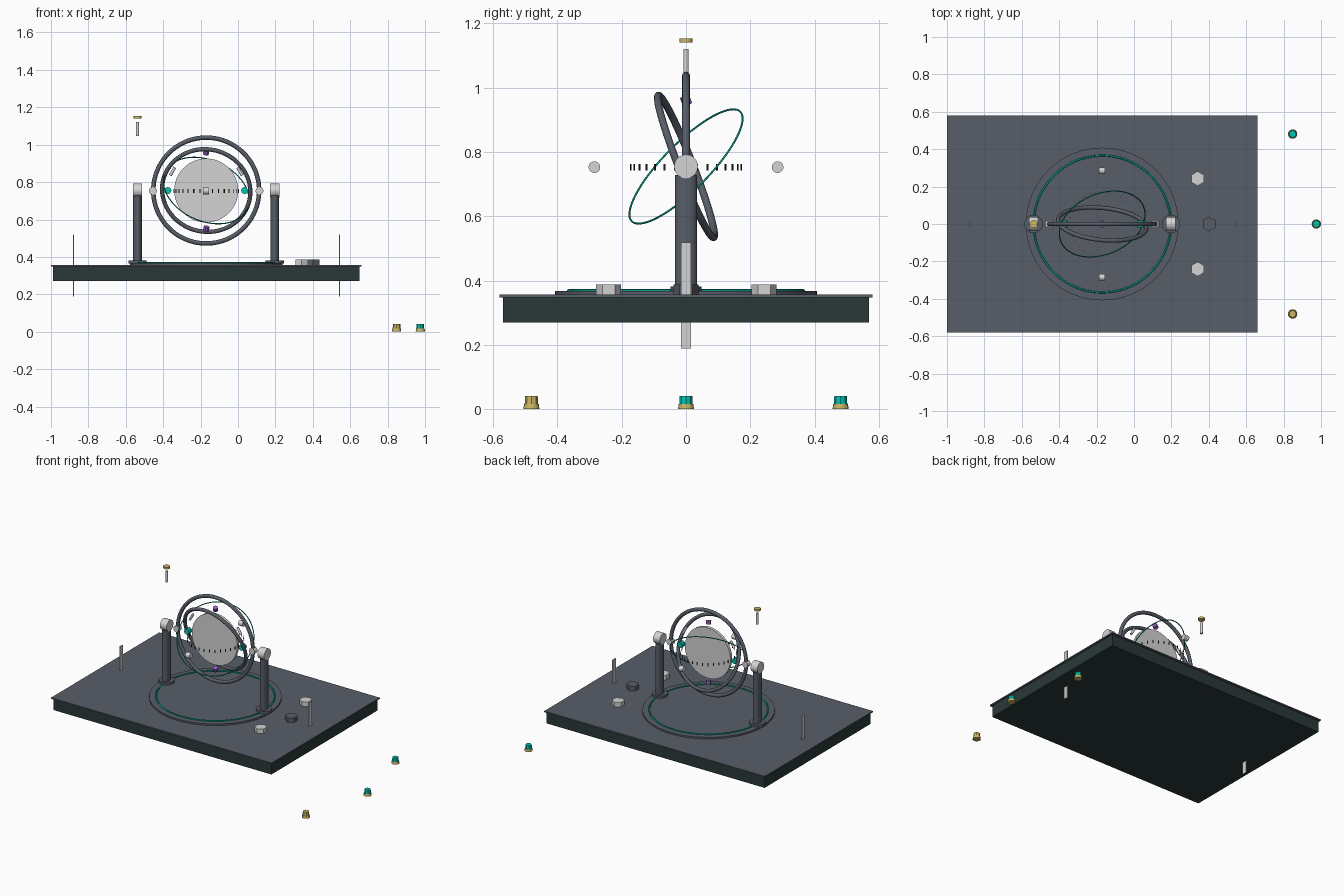
import bpy, math
from mathutils import Vector, Matrix

if "Cube" in bpy.data.objects:
    bpy.data.objects.remove(bpy.data.objects["Cube"])


def material(name, rgb):
    m = bpy.data.materials.new(name)
    lin = [(c / 255 / 12.92) if c < 11 else ((c / 255 + 0.055) / 1.055) ** 2.4 for c in rgb]
    m.diffuse_color = (*lin, 1)
    m.use_nodes = True
    m.node_tree.nodes["Principled BSDF"].inputs["Base Color"].default_value = m.diffuse_color
    return m


SLATE = material("slate grey", (88, 94, 104))
DARK = material("dark green grey", (42, 56, 56))
METAL = material("light metal", (212, 212, 212))
TEAL = material("teal", (0, 195, 178))
DEEP = material("deep teal", (0, 150, 134))
GOLD = material("gold", (204, 182, 98))
PURPLE = material("purple", (150, 95, 200))
BLACK = material("black", (28, 30, 34))

CX, CZ = -0.17, 0.755          # centre of the gimbal
CENTRE = Vector((CX, 0, CZ))


def finish(name, mat, smooth=True):
    ob = bpy.context.object
    ob.name = name
    ob.data.materials.append(mat)
    if smooth:
        bpy.ops.object.shade_smooth_by_angle(angle=math.radians(40))
    return ob


def box(name, mat, loc, size, rot=(0, 0, 0)):
    bpy.ops.mesh.primitive_cube_add(size=1, location=loc, rotation=rot)
    bpy.context.object.scale = size
    return finish(name, mat, False)


def cyl(name, mat, loc, r, h, axis=(0, 0, 1), n=32, top=None):
    rot = Vector(axis).to_track_quat('Z', 'Y').to_euler()
    bpy.ops.mesh.primitive_cone_add(vertices=n, radius1=r, radius2=r if top is None else top,
                                    depth=h, location=loc, rotation=rot)
    return finish(name, mat, n > 8)


def ring(name, mat, loc, major, minor, normal, n=80):
    rot = Vector(normal).to_track_quat('Z', 'Y').to_euler()
    bpy.ops.mesh.primitive_torus_add(major_radius=major, minor_radius=minor, major_segments=n,
                                     minor_segments=12, location=loc, rotation=rot)
    return finish(name, mat)


# table slab with a slightly wider top sheet
box("table_body", DARK, (CX, 0, 0.31), (1.64, 1.138, 0.08))
box("table_top", SLATE, (CX, 0, 0.352), (1.66, 1.162, 0.008))

# thin blades standing through the table
for x in (-0.88, 0.542):
    box("edge_blade", METAL, (x, 0, 0.354), (0.006, 0.03, 0.33))

# round base with glowing inlay ring
cyl("round_base", SLATE, (CX, 0, 0.361), 0.408, 0.012, n=64)
ring("base_inlay_ring", DEEP, (CX, 0, 0.368), 0.366, 0.005, (0, 0, 1))

# pillars with feet and bearing drums
for s in (-1, 1):
    x = CX + s * 0.367
    cyl("pillar_foot", SLATE, (x, 0, 0.373), 0.049, 0.018)
    p = cyl("pillar", SLATE, (x, 0, 0.553), 0.034, 0.35)
    p.scale.x = 0.68
    cyl("bearing_drum", METAL, (x, 0, CZ), 0.037, 0.05, (1, 0, 0))

# loose pin and washer floating over the left pillar
cyl("floating_pin", METAL, (-0.537, 0, 1.083), 0.0085, 0.075, n=16)
cyl("floating_washer", GOLD, (-0.537, 0, 1.147), 0.021, 0.013)

# gimbal rings
ring("outer_ring", SLATE, CENTRE, 0.283, 0.012, (0, 1, 0))
tilt = Matrix.Rotation(-0.1, 3, 'Z') @ Matrix.Rotation(0.37, 3, 'X')
ring("middle_ring", SLATE, CENTRE, 0.237, 0.0115, tilt @ Vector((0, 1, 0)))
ring("inner_ring", DEEP, CENTRE, 0.24, 0.003, (-0.297, 0.678, -0.67))

# centre disc
cyl("centre_disc", METAL, CENTRE, 0.171, 0.02, (0, 1, 0), n=64)

# circle of tick marks round the disc
for i in range(32):
    a = math.tau * i / 32
    box("tick_mark", BLACK, (CX + 0.174 * math.cos(a), 0.174 * math.sin(a), 0.752),
        (0.002, 0.006, 0.02), (0, 0, a))

# four pivots round the outer ring
for i in range(4):
    a = math.pi / 2 * i
    c, s = round(math.cos(a)), round(math.sin(a))
    cyl("ring_pivot", METAL, (CX + 0.285 * c, 0.285 * s, 0.753), 0.018 + 0.003 * abs(c),
        0.032, (-s, c, 0))

# beads and short bars round the disc
for s in (-1, 1):
    cyl("teal_bead", TEAL, (CX + s * 0.205, 0, CZ), 0.019, 0.035, (0, 1, 0), n=8)
    cyl("purple_bead", PURPLE, (CX, 0, CZ + s * 0.205), 0.016, 0.026, (0.2, -0.4, 1), n=8)
    cyl("short_bar", METAL, (CX + s * 0.18, 0, 0.857), 0.008, 0.05, (-s * 0.5, 0, 0.866), n=12)

# hexagonal blocks on the table
for mat, x, y in ((METAL, 0.34, 0.243), (METAL, 0.34, -0.241), (SLATE, 0.402, 0)):
    cyl("hex_block", mat, (x, y, 0.371), 0.039, 0.032, n=6)

# small studs on the floor
for mat, x, y in ((TEAL, 0.848, 0.481), (TEAL, 0.975, 0), (GOLD, 0.848, -0.481)):
    cyl("stud_base", GOLD, (x, y, 0.008), 0.025, 0.016, n=24, top=0.023)
    cyl("stud_top", mat, (x, y, 0.028), 0.021, 0.026, n=8, top=0.0195)
